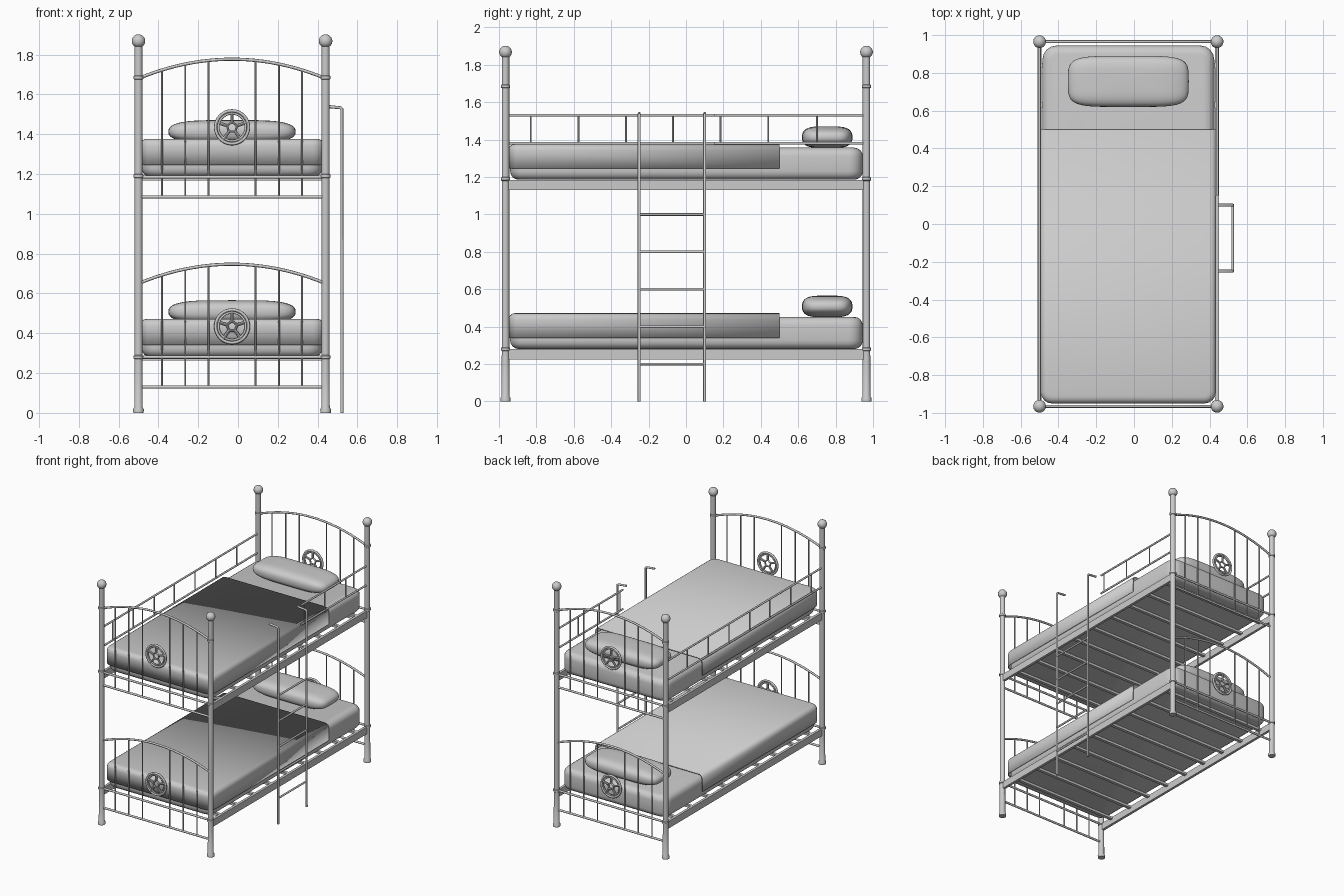
import bpy, bmesh, math
from mathutils import Vector

if "Cube" in bpy.data.objects:
    bpy.data.objects.remove(bpy.data.objects["Cube"])

CX = -0.03                 # bed centre line
XL, XR, YE = -0.5, 0.44, 0.965   # post positions
LEVELS = (0.0, 0.905)      # lower and upper frame offsets

grey = bpy.data.materials.new("grey")
grey.diffuse_color = (0.6, 0.6, 0.6, 1)
grey.use_nodes = True
grey.node_tree.nodes["Principled BSDF"].inputs["Base Color"].default_value = grey.diffuse_color


def finish(name, bm, smooth=True):
    me = bpy.data.meshes.new(name)
    bm.to_mesh(me)
    bm.free()
    me.materials.append(grey)
    ob = bpy.data.objects.new(name, me)
    bpy.context.collection.objects.link(ob)
    bpy.context.view_layer.objects.active = ob
    bpy.ops.object.select_all(action='DESELECT')
    ob.select_set(True)
    if smooth:
        bpy.ops.object.shade_smooth_by_angle(angle=math.radians(40))
    return ob


def add_rod(bm, a, b, r, sides=10):
    a, b = Vector(a), Vector(b)
    d = b - a
    mat = d.to_track_quat('Z', 'Y').to_matrix().to_4x4()
    mat.translation = (a + b) / 2
    bmesh.ops.create_cone(bm, cap_ends=True, segments=sides, radius1=r,
                          radius2=r, depth=d.length, matrix=mat)


def rods(name, pairs, r, sides=10):
    bm = bmesh.new()
    for a, b in pairs:
        add_rod(bm, a, b, r, sides)
    return finish(name, bm)


def tube(name, pts, r, cyclic=False):
    cu = bpy.data.curves.new(name, 'CURVE')
    cu.dimensions = '3D'
    cu.bevel_depth, cu.bevel_resolution, cu.use_fill_caps = r, 2, True
    sp = cu.splines.new('POLY')
    sp.points.add(len(pts) - 1)
    for p, co in zip(sp.points, pts):
        p.co = (*co, 1)
    sp.use_cyclic_u = cyclic
    cu.materials.append(grey)
    ob = bpy.data.objects.new(name, cu)
    bpy.context.collection.objects.link(ob)
    bpy.ops.object.select_all(action='DESELECT')
    bpy.context.view_layer.objects.active = ob
    ob.select_set(True)
    bpy.ops.object.convert(target='MESH')
    bpy.ops.object.shade_smooth_by_angle(angle=math.radians(50))


def box_bm(lo, hi):
    bm = bmesh.new()
    bmesh.ops.create_cube(bm, size=1)
    for v in bm.verts:
        v.co = [(l + h) / 2 + c * (h - l) for c, l, h in zip(v.co, lo, hi)]
    return bm


def soft_bm(lo, hi, corner, edge, seg=4):
    """Box with rounded upright corners, then rounded rims."""
    bm = box_bm(lo, hi)
    up = [e for e in bm.edges if abs(e.verts[0].co.z - e.verts[1].co.z) > 1e-4]
    bmesh.ops.bevel(bm, geom=up, offset=corner, segments=seg, profile=0.5, affect='EDGES')
    rim = [e for e in bm.edges if abs(e.verts[0].co.z - e.verts[1].co.z) < 1e-4]
    bmesh.ops.bevel(bm, geom=rim, offset=edge, segments=seg, profile=0.5, affect='EDGES')
    return bm


# Posts: lathed profile with foot, collars and ball finial
def post(x, y):
    prof = [(0, 0), (.026, 0), (.027, .018), (.021, .028)]
    for z in (.28, 1.19, 1.685):
        prof += [(.02, z - .01), (.025, z - .007), (.025, z + .007), (.02, z + .01)]
    prof += [(.02, 1.842)]
    for i in range(1, 10):
        t = math.radians(-55 + 145 * i / 9)
        prof.append((.034 * math.cos(t), 1.868 + .034 * math.sin(t)))
    bm = bmesh.new()
    vs = [bm.verts.new((r, 0, z)) for r, z in prof]
    es = [bm.edges.new(p) for p in zip(vs, vs[1:])]
    bmesh.ops.spin(bm, geom=vs + es, axis=(0, 0, 1), cent=(0, 0, 0),
                   steps=20, angle=math.tau, use_duplicate=False)
    bmesh.ops.remove_doubles(bm, verts=bm.verts, dist=1e-4)
    bmesh.ops.recalc_face_normals(bm, faces=bm.faces)
    bmesh.ops.translate(bm, verts=bm.verts, vec=(x, y, 0))
    finish("post", bm)


for x in (XL, XR):
    for y in (-YE, YE):
        post(x, y)


# Arched end panels with bars and a round spoked ornament
def end_panel(y, z_low, z_frame, z_arch, z_orn):
    def arch(x):
        return z_arch + .097 * (1 - ((x - CX) / .47) ** 2)
    xs = [XL + .94 * i / 24 for i in range(25)]
    tube("end_arch", [(x, y, arch(x)) for x in xs], .008)
    rods("end_rails", [((XL, y, z), (XR, y, z)) for z in (z_low, z_frame)], .008)
    rods("end_bars", [((CX + s * d, y, z_low), (CX + s * d, y, arch(CX + d)))
                      for d in (.118, .235, .352) for s in (-1, 1)], .005, 8)
    ring = lambda r, n: [(CX + r * math.sin(math.tau * i / n), y,
                          z_orn + r * math.cos(math.tau * i / n)) for i in range(n)]
    tube("ornament_ring", ring(.083, 32), .008, True)
    tube("ornament_hub", ring(.027, 5), .007, True)
    rods("ornament_spokes", list(zip(ring(.027, 5), ring(.08, 5))), .008, 8)
    tube("ornament_inner_ring", ring(.069, 30), .006, True)


for y in (-YE, YE):
    end_panel(y, .13, .28, .65, .435)
    end_panel(y, 1.085, 1.185, 1.68, 1.435)


# Bedding, side rails and slats for each bunk
for dz in LEVELS:
    for x in (XL, XR):
        finish("side_rail", box_bm((x - .01, -YE, .225 + dz), (x + .01, YE, .28 + dz)), False)
    for i in range(9):
        y = -.84 + .21 * i
        finish("slat", box_bm((XL, y - .012, .262 + dz), (XR, y + .012, .28 + dz)), False)

    finish("mattress", soft_bm((CX - .455, -.94, .281 + dz), (CX + .455, .945, .452 + dz),
                               .075, .045))

    # blanket: rounded shell cut open underneath and at the head end
    bm = soft_bm((CX - .464, -.95, .2 + dz), (CX + .464, .9, .472 + dz), .06, .035)
    for co, no in (((0, .5, 0), (0, 1, 0)), ((0, 0, .34 + dz), (0, 0, -1))):
        bmesh.ops.bisect_plane(bm, geom=bm.verts[:] + bm.edges[:] + bm.faces[:],
                               plane_co=co, plane_no=no, clear_outer=True)
    blanket = finish("blanket", bm)
    m = blanket.modifiers.new("thickness", 'SOLIDIFY')
    m.thickness, m.offset = .008, -1

    # pillow: superellipsoid cushion
    bm = bmesh.new()
    bmesh.ops.create_uvsphere(bm, u_segments=40, v_segments=20, radius=1)
    for v in bm.verts:
        a = math.atan2(v.co.y, v.co.x)
        h = math.hypot(v.co.x, v.co.y)
        p = lambda t, e: math.copysign(abs(t) ** e, t)
        v.co = (CX + .32 * p(math.cos(a), .4) * h ** .5,
                .755 + .135 * p(math.sin(a), .45) * h ** .5,
                .508 + dz + .058 * p(v.co.z, .8))
    finish("pillow", bm)

# Guard rails: full length on the left, head half on the right
for name, x, y0, ys in (("left_guard", XL, -YE, (-.83, -.575, -.32, -.07, .185, .44, .7)),
                        ("right_guard", XR, .15, (.185, .44, .7))):
    rods(name + "_rails", [((x, y0, z), (x, YE, z)) for z in (1.38, 1.53)], .007)
    rods(name + "_bars", [((x, y, 1.38), (x, y, 1.53)) for y in ys], .005, 8)

# Ladder with hooked tops
for y in (-.25, .1):
    tube("ladder_side", [(.522, y, 0), (.522, y, 1.525), (.515, y, 1.533), (.445, y, 1.54)], .008)
rods("ladder_rungs", [((.522, -.25, z), (.522, .1, z)) for z in (.2, .4, .6, .8, 1.0)], .007)
